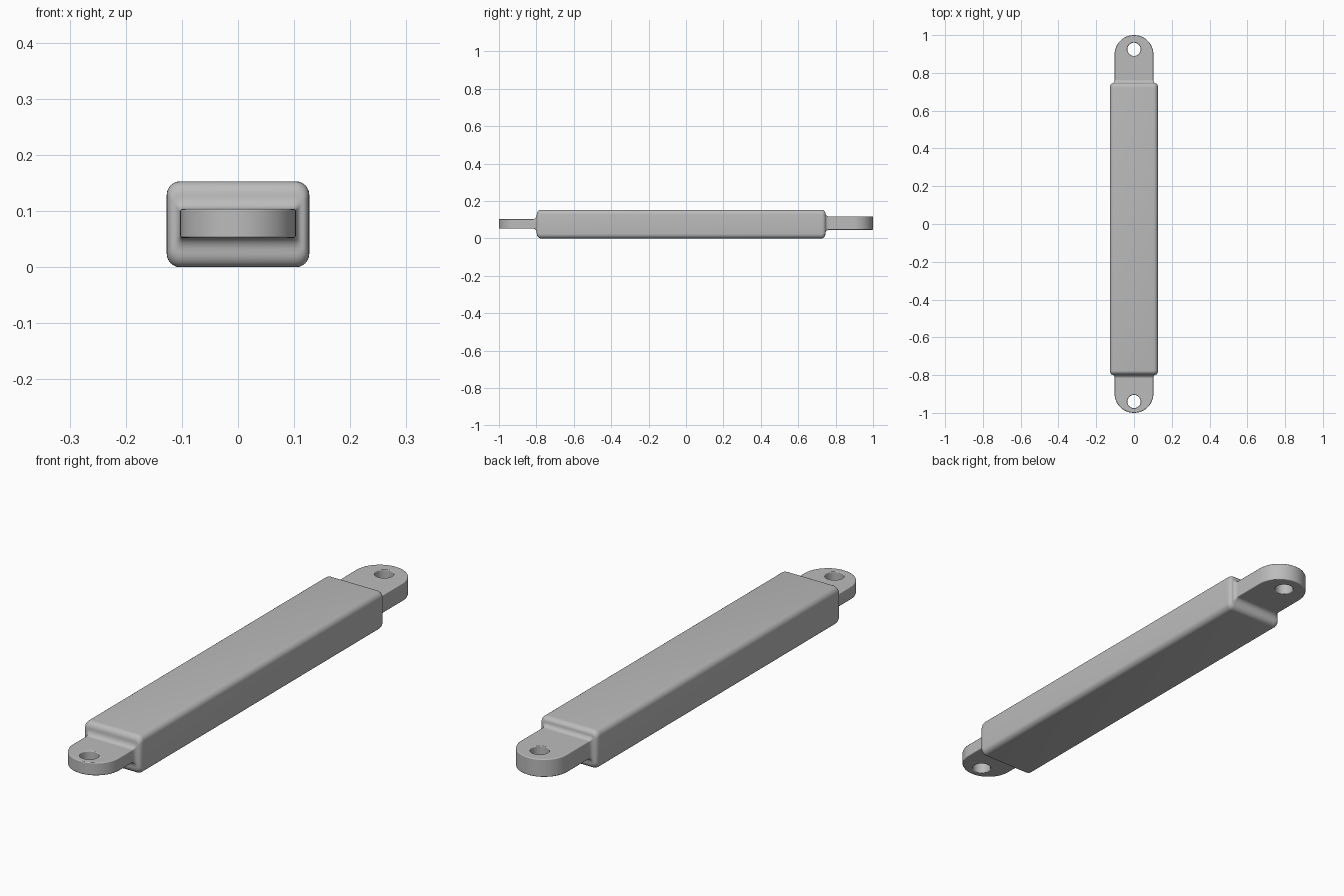
import bpy, bmesh, math

if "Cube" in bpy.data.objects:
    bpy.data.objects.remove(bpy.data.objects["Cube"])

grey = bpy.data.materials.new("mid grey")
grey.diffuse_color = (0.5, 0.5, 0.5, 1)
grey.use_nodes = True
grey.node_tree.nodes["Principled BSDF"].inputs["Base Color"].default_value = grey.diffuse_color


def finish(bm, name):
    bmesh.ops.recalc_face_normals(bm, faces=bm.faces)
    me = bpy.data.meshes.new(name)
    bm.to_mesh(me)
    bm.free()
    me.materials.append(grey)
    ob = bpy.data.objects.new(name, me)
    bpy.context.collection.objects.link(ob)
    bpy.ops.object.select_all(action='DESELECT')
    ob.select_set(True)
    bpy.context.view_layer.objects.active = ob
    bpy.ops.object.shade_smooth_by_angle(angle=math.radians(35))
    return ob


def rounded_ring(bm, y, hw, z0, z1, r, n=6):
    # rounded rectangle across the bar at a given y
    ring = []
    for q, (sx, top) in enumerate(((1, 1), (-1, 1), (-1, 0), (1, 0))):
        cx, cz = sx * (hw - r), (z1 - r) if top else (z0 + r)
        for i in range(n + 1):
            a = math.pi / 2 * (q + i / n)
            ring.append(bm.verts.new((cx + r * math.cos(a), y, cz + r * math.sin(a))))
    return ring


BODY = (0.127, 0.0, 0.153, 0.024)           # half width, bottom, top, corner radius
FRONT = (0.103, 0.052, 0.104, 0.005)
BACK = (0.103, 0.046, 0.118, 0.005)


def end_sections(face_y, sign, lug, steps=6):
    # rounded shoulder followed by a concave fillet into the lug
    out, r, f = [], 0.022, 0.018
    for i in range(steps + 1):
        a = math.pi / 2 * i / steps
        out.append((face_y - sign * r * (1 - math.sin(a)), 0.5 * (1 - math.cos(a))))
    for i in range(1, steps + 1):
        a = math.pi / 2 * i / steps
        out.append((face_y + sign * f * (1 - math.cos(a)), 0.5 + 0.5 * math.sin(a)))
    return [(y, *[b + (l - b) * t for b, l in zip(BODY, lug)]) for y, t in out]


# main bar with shouldered ends
bm = bmesh.new()
sections = end_sections(-0.798, -1, FRONT)[::-1] + end_sections(0.745, 1, BACK)
rings = [rounded_ring(bm, *s) for s in sections]
for a, b in zip(rings, rings[1:]):
    for i in range(len(a)):
        j = (i + 1) % len(a)
        bm.faces.new((a[i], a[j], b[j], b[i]))
bm.faces.new(rings[0])
bm.faces.new(rings[-1])
finish(bm, "main_bar")


def lug(name, sign, root, hole_y, dims):
    # flat tab with a round tip and a pin hole
    hw, z0, z1, _ = dims
    bm = bmesh.new()
    cy = 1 - hw
    outline = [(hw, root)]
    outline += [(hw * math.cos(math.pi * i / 24), cy + hw * math.sin(math.pi * i / 24)) for i in range(25)]
    outline.append((-hw, root))
    hole = [(0.035 * math.cos(math.tau * i / 32), hole_y + 0.035 * math.sin(math.tau * i / 32)) for i in range(32)]
    edges = []
    for loop in (outline, hole):
        vs = [bm.verts.new((x, sign * y, z0)) for x, y in loop]
        edges += [bm.edges.new((vs[i], vs[(i + 1) % len(vs)])) for i in range(len(vs))]
    bmesh.ops.triangle_fill(bm, edges=edges, use_beauty=True)
    res = bmesh.ops.extrude_face_region(bm, geom=bm.faces[:], use_keep_orig=True)
    top = [g for g in res["geom"] if isinstance(g, bmesh.types.BMVert)]
    bmesh.ops.translate(bm, verts=top, vec=(0, 0, z1 - z0))
    ob = finish(bm, name)
    # slightly softened rim
    bev = ob.modifiers.new("rim", 'BEVEL')
    bev.width, bev.segments, bev.limit_method = 0.004, 2, 'ANGLE'
    bev.angle_limit = math.radians(50)
    bev.harden_normals = True


lug("front_lug", -1, 0.79, 0.94, FRONT)
lug("back_lug", 1, 0.735, 0.925, BACK)
